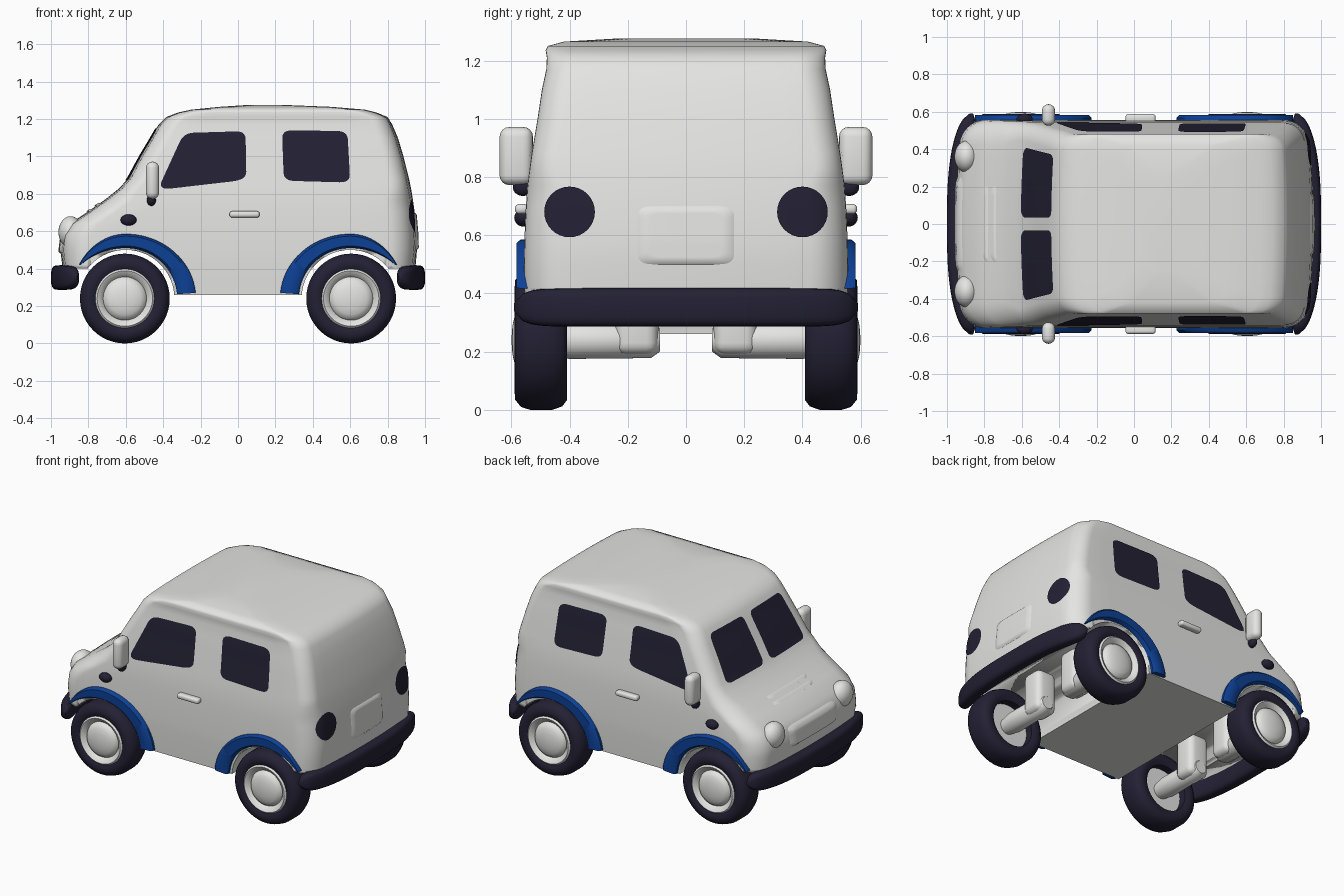
import bpy, bmesh, math
from mathutils import Vector
from mathutils.bvhtree import BVHTree

cube = bpy.data.objects.get("Cube")
if cube:
    bpy.data.objects.remove(cube, do_unlink=True)


def material(name, rgb):
    m = bpy.data.materials.new(name)
    m.use_nodes = True
    m.diffuse_color = (*rgb, 1)
    m.node_tree.nodes["Principled BSDF"].inputs["Base Color"].default_value = (*rgb, 1)
    return m


WHITE = material("white paint", (0.78, 0.78, 0.77))
DARK = material("dark navy", (0.017, 0.015, 0.034))
BLUE = material("blue trim", (0.004, 0.052, 0.3))


def finish(name, bm, mat, mirror="", angle=45):
    """Turn a bmesh into a smooth object, mirrored across the given axes."""
    bmesh.ops.remove_doubles(bm, verts=bm.verts, dist=0.0002)
    bmesh.ops.recalc_face_normals(bm, faces=bm.faces)
    me = bpy.data.meshes.new(name)
    bm.to_mesh(me)
    bm.free()
    me.materials.append(mat)
    ob = bpy.data.objects.new(name, me)
    bpy.context.collection.objects.link(ob)
    bpy.ops.object.select_all(action='DESELECT')
    ob.select_set(True)
    bpy.context.view_layer.objects.active = ob
    bpy.ops.object.shade_smooth_by_angle(angle=math.radians(angle))
    if mirror:
        mod = ob.modifiers.new("mirror", 'MIRROR')
        mod.use_axis = ["x" in mirror, "y" in mirror, False]
        mod.use_mirror_merge = False
    return ob


def loft(rows, caps=True, loop=False):
    """Skin a list of closed rings; loop joins the last ring to the first."""
    bm = bmesh.new()
    vs = [[bm.verts.new(p) for p in row] for row in rows]
    n = len(rows[0])
    for a, b in zip(vs, vs[1:] + (vs[:1] if loop else [])):
        for i in range(n):
            j = (i + 1) % n
            bm.faces.new((a[i], a[j], b[j], b[i]))
    if caps and not loop:
        bm.faces.new(vs[0])
        bm.faces.new(vs[-1])
    return bm


def lathe(name, profile, centre, mat, mirror):
    """Spin (radius, y) points around a y axis through centre (x, z)."""
    rows = []
    for k in range(48):
        a = math.tau * k / 48
        rows.append([(centre[0] + r * math.cos(a), y, centre[1] + r * math.sin(a)) for r, y in profile])
    return finish(name, loft(rows, loop=True), mat, mirror)


def rounded_box(name, centre, size, radius, mat, mirror=""):
    bm = bmesh.new()
    bmesh.ops.create_cube(bm, size=1)
    for v in bm.verts:
        v.co = Vector(centre) + Vector([c * s for c, s in zip(v.co, size)])
    bmesh.ops.bevel(bm, geom=bm.edges[:], offset=radius, segments=4, profile=0.5, affect='EDGES')
    return finish(name, bm, mat, mirror)


def ellipsoid(name, centre, radii, mat, mirror=""):
    bm = bmesh.new()
    bmesh.ops.create_uvsphere(bm, u_segments=28, v_segments=16, radius=1)
    for v in bm.verts:
        v.co = Vector(centre) + Vector([c * s for c, s in zip(v.co, radii)])
    return finish(name, bm, mat, mirror)


# Body shell: rounded horizontal sections (height, front, back, half width)
LEVELS = [
    (.26, -.94, .945, .55), (.42, -.94, .95, .557), (.5, -.95, .957, .557), (.58, -.94, .955, .555),
    (.64, -.9, .95, .553), (.7, -.81, .945, .55), (.77, -.71, .935, .545), (.83, -.635, .925, .537),
    (.88, -.59, .915, .53), (1, -.525, .885, .51), (1.1, -.465, .855, .495), (1.17, -.425, .825, .48),
    (1.21, -.385, .8, .478), (1.235, -.32, .74, .482), (1.25, -.25, .68, .475),
    (1.265, -.1, .5, .42), (1.275, .05, .25, .25)]


def section(z, front, back, w):
    r = 0.13 if z < 0.8 else 0.09
    mid, half = (front + back) / 2, (back - front) / 2
    corners = []
    for q, (sx, sy) in enumerate([(1, 1), (-1, 1), (-1, -1), (1, -1)]):
        for k in range(9):
            a = math.pi / 2 * (q + k / 8)
            corners.append(Vector((sx * (half - r) + r * math.cos(a), sy * (w - r) + r * math.sin(a), z)))
    ring = []
    for i, p in enumerate(corners):
        ring.append(p)
        if i % 9 == 8:
            nxt = corners[(i + 1) % len(corners)]
            ring += [p.lerp(nxt, k / 10) for k in range(1, 10)]
    # Nose and tail bow outwards in the middle
    return [(mid + p.x * (1 - 0.03 * (p.y / w) ** 2), p.y, z) for p in ring]


body = finish("body", loft([section(*lv) for lv in LEVELS]), WHITE, angle=50)
shell = BVHTree.FromPolygons([v.co.copy() for v in body.data.vertices],
                             [p.vertices[:] for p in body.data.polygons])

# Wheel wells, open underneath towards the bumpers
for s in (-1, 1):
    outline = [(0.34, 0)]
    for k in range(25):
        a = math.radians(180 - 142 * k / 24)
        outline.append((0.6 + 0.26 * math.cos(a), 0.24 + 0.26 * math.sin(a)))
    outline += [(1.1, 0.4), (1.1, 0)]
    cutter = finish("well_cutter", loft([[(s * x, y, z) for x, z in outline] for y in (-1, 1)]), WHITE)
    cutter.hide_render = True
    mod = body.modifiers.new("well", 'BOOLEAN')
    mod.operation, mod.solver, mod.object = 'DIFFERENCE', 'EXACT', cutter
    bpy.context.view_layer.objects.active = body
    bpy.ops.object.modifier_apply(modifier=mod.name)
    bpy.data.objects.remove(cutter, do_unlink=True)


def soft(corners, cut=0.16):
    """Outline with straight sides and rounded corners."""
    pts = [Vector(c) for c in corners]
    out = []
    for i, p in enumerate(pts):
        a, b = p.lerp(pts[i - 1], cut), p.lerp(pts[(i + 1) % len(pts)], cut)
        out += [a.lerp(p, t / 6).lerp(p.lerp(b, t / 6), t / 6) for t in range(7)]
        end = pts[(i + 1) % len(pts)].lerp(p, cut)
        out += [b.lerp(end, t / 6) for t in range(1, 6)]
    return out


def circle(u, v, r):
    return [Vector((u + r * math.cos(math.tau * k / 32), v + r * math.sin(math.tau * k / 32))) for k in range(32)]


def plate(name, outline, facing, mat, mirror="y", lift=0.006):
    """Thin panel laid on the shell; facing is the side it is seen from."""
    d = Vector(facing)
    mid = sum(outline, Vector((0, 0))) / len(outline)
    rows = []
    for k in range(9):
        row = []
        for p in outline:
            u, v = mid.lerp(p, 1 - k / 8)
            start = (Vector((u, 0, v)) if d.y else Vector((0, u, v))) + d * 2
            hit, normal, _, _ = shell.ray_cast(start, -d)
            row.append(hit + d * (0.0 if k == 0 and mat == WHITE else lift))
        rows.append(row)
    return finish(name, loft(rows, caps=False), mat, mirror)


SIDE, NOSE, TAIL = (0, 1, 0), (-1, 0, 0), (1, 0, 0)
plate("front_side_window", soft([(-.43, .82), (-.29, 1.125), (.04, 1.135), (.045, .875)]), SIDE, DARK)
plate("rear_side_window", soft([(.245, .87), (.235, 1.14), (.585, 1.135), (.6, .86)]), SIDE, DARK)
plate("windscreen", soft([(.035, .87), (.035, 1.15), (.37, 1.15), (.41, .87)], 0.12), NOSE, DARK)
plate("rear_lamp", circle(.4, .68, .087), TAIL, DARK)
plate("rear_panel", soft([(-.165, .5), (-.165, .7), (.165, .7), (.165, .5)]), TAIL, WHITE, "", 0.01)
plate("grille_panel", soft([(-.25, .48), (-.25, .61), (.25, .61), (.25, .48)]), NOSE, WHITE, "", 0.01)
for z in (0.705, 0.735):
    plate("bonnet_vent", soft([(-.2, z), (-.2, z + .015), (.2, z + .015), (.2, z)]), NOSE, WHITE, "", 0.01)

# Wheel arch trims
rows = []
for k in range(33):
    t = k / 32
    ends = []
    for last, inward, outward, rise in ((138, .275, .322, .27), (149, .375, .293, .345)):
        a = math.radians(5 + (last - 5) * t)
        c = math.cos(a)
        ends.append(Vector((-.6 + c * (inward if c > 0 else outward), .24 + rise * math.sin(a))))
    ring = []
    for f, y in ((0, .5), (0, .568), (.15, .582), (.85, .582), (1, .568), (1, .5)):
        p = ends[0].lerp(ends[1], f)
        ring.append((p.x, y, p.y))
    rows.append(ring)
finish("wheel_arch", loft(rows), BLUE, "xy")

# Bumpers: a rounded bar bowed around each end
rows = []
for k in range(41):
    t = -1 + k / 20
    size = max(0.05, 1 - abs(t) ** 14) ** 0.5
    ring = []
    for j in range(20):
        a = math.tau * j / 20
        c, s = math.cos(a), math.sin(a)
        ring.append((0.955 - 0.085 * abs(t) ** 3 + 0.045 * size * math.copysign(abs(c) ** .6, c), 0.59 * t,
                     0.352 + 0.066 * size * math.copysign(abs(s) ** .6, s)))
    rows.append(ring)
finish("bumper", loft(rows), DARK, "x", 60)

# Wheels and running gear
HUB = (0.605, 0.24)
lathe("tyre", [(.15, .42), (.175, .408), (.205, .408), (.228, .425), (.24, .46), (.24, .535), (.23, .567),
               (.205, .587), (.175, .589), (.152, .575)], HUB, DARK, "xy")
lathe("wheel_rim", [(0, .47), (.152, .47), (.158, .578), (.148, .588), (.13, .578), (.116, .56),
                    (.108, .575), (.085, .588), (.05, .596), (0, .6)], HUB, WHITE, "xy")
lathe("axle", [(0, .09), (.04, .09), (.062, .12), (.065, .4), (.05, .48), (0, .48)], HUB, WHITE, "xy")
rounded_box("suspension_block", (.6, .17, .33), (.15, .15, .28), .04, WHITE, "xy")

# Lamps, mirrors and handles
ellipsoid("headlight", (-.895, .36, .595), (.065, .085, .085), WHITE, "y")
ellipsoid("side_indicator", (-.585, .56, .66), (.043, .03, .03), DARK, "y")
rounded_box("mirror", (-.457, .583, .872), (.07, .115, .2), .034, WHITE, "y")
ellipsoid("mirror_stem", (-.463, .56, .765), (.024, .035, .03), DARK, "y")
rounded_box("door_handle", (.035, .565, .69), (.16, .045, .034), .014, WHITE, "y")
